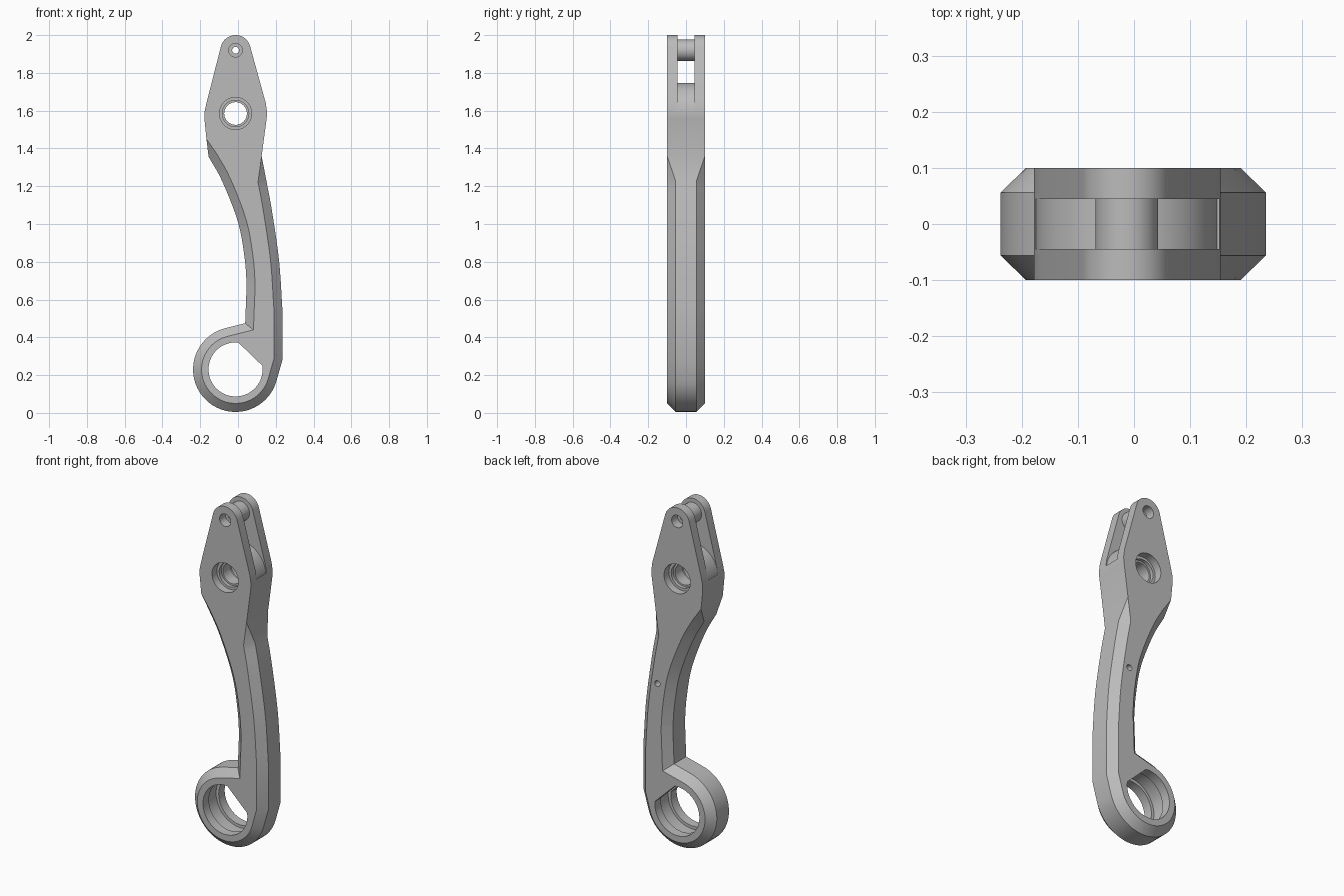
import bpy, bmesh, math
from mathutils import Vector
from math import sin, cos, radians

cube = bpy.data.objects.get("Cube")
if cube:
    bpy.data.objects.remove(cube)

HALF, WALL, CHAMFER = 0.1, 0.056, 0.045   # half thickness, straight wall, bevel width
CX = -0.013                               # common axis of all the bores

steel = bpy.data.materials.new("grey_metal")
steel.use_nodes = True
steel.diffuse_color = (0.5, 0.5, 0.5, 1)
steel.node_tree.nodes["Principled BSDF"].inputs["Base Color"].default_value = (0.5, 0.5, 0.5, 1)


def make_object(name, bm):
    bmesh.ops.recalc_face_normals(bm, faces=bm.faces)
    mesh = bpy.data.meshes.new(name)
    bm.to_mesh(mesh)
    bm.free()
    obj = bpy.data.objects.new(name, mesh)
    bpy.context.collection.objects.link(obj)
    mesh.materials.append(steel)
    return obj


def loft(name, rings):
    """Skin a stack of equal-length closed loops given as (points, y)."""
    bm = bmesh.new()
    loops = [[bm.verts.new((p[0], y, p[1])) for p in pts] for pts, y in rings]
    for a, b in zip(loops, loops[1:]):
        for i in range(len(a)):
            j = (i + 1) % len(a)
            bm.faces.new((a[i], a[j], b[j], b[i]))
    bm.faces.new(loops[0])
    bm.faces.new(loops[-1])
    bmesh.ops.remove_doubles(bm, verts=bm.verts, dist=1e-5)
    bmesh.ops.triangulate(bm, faces=[f for f in bm.faces if len(f.verts) == 4],
                          quad_method='SHORT_EDGE')
    bmesh.ops.dissolve_limit(bm, angle_limit=0.002, verts=[], edges=bm.edges)
    return make_object(name, bm)


def arc(x, z, r, start, end, steps):
    angles = [radians(start + (end - start) * i / steps) for i in range(steps + 1)]
    return [(x + r * cos(a), z + r * sin(a)) for a in angles]


def cylinder(name, x, z, r, y0, y1, sides=48):
    circle = arc(x, z, r, 0, 360, sides)[:-1]
    return loft(name, [(circle, y0), (circle, y1)])


def spline(pts, steps=5):
    """Catmull-Rom curve through the points."""
    v = [Vector(p) for p in pts]
    v = [2 * v[0] - v[1]] + v + [2 * v[-1] - v[-2]]
    out = []
    for a, b, c, d in zip(v, v[1:], v[2:], v[3:]):
        for i in range(steps):
            t = i / steps
            out.append(tuple(0.5 * (2 * b + (c - a) * t + (2 * a - 5 * b + 4 * c - d) * t * t
                                    + (3 * b - a - 3 * c + d) * t ** 3)))
    return out + [tuple(pts[-1])]


def inset(pts, widths):
    """Mitred inward offset of a counter-clockwise outline."""
    out = []
    for i, w in enumerate(widths):
        p, q, r = (Vector(pts[k % len(pts)]) for k in (i - 1, i, i + 1))
        d0, d1 = (q - p).normalized(), (r - q).normalized()
        n0, n1 = Vector((-d0.y, d0.x)), Vector((-d1.y, d1.x))
        out.append(q + (n0 + n1) * (w / (1 + n0.dot(n1))))
    return out


def apply_boolean(target, cutter, operation='DIFFERENCE'):
    mod = target.modifiers.new("cut", 'BOOLEAN')
    mod.operation, mod.solver, mod.object = operation, 'EXACT', cutter
    bpy.context.view_layer.objects.active = target
    bpy.ops.object.modifier_apply(modifier=mod.name)
    bpy.data.objects.remove(cutter)


# Outline: bevelled ring and arm, then the square-edged head
ring = arc(CX, 0.23, 0.225, 105, 345, 40)
outer_edge = [(0.235, 0.28)] + spline([(0.235, 0.55), (0.217, 0.81), (0.178, 1.08), (0.15, 1.23)])
head = [(0.125, 1.36), (0.152, 1.56), (0.154, 1.59), (0.147, 1.64)]
head += arc(CX, 1.92, 0.08, 14, 166, 20)
head += [(-0.167, 1.64), (-0.178, 1.59), (-0.178, 1.56), (-0.167, 1.45)]
inner_edge = spline([(-0.156, 1.357), (-0.083, 1.225), (0.0, 1.01), (0.035, 0.82), (0.046, 0.68)])
inner_edge += [(0.038, 0.475)]
outline = ring + outer_edge + head + inner_edge
widths = [CHAMFER] * len(ring + outer_edge) + [0] * len(head) + [CHAMFER] * len(inner_edge)
face = inset(outline, widths)
lever = loft("lever_arm", [(face, -HALF), (outline, -WALL), (outline, WALL), (face, HALF)])

# Fork slot with a rounded floor concentric with the pivot
slot = loft("slot_cutter", [([(-0.4, 1.6), (0.4, 1.6), (0.4, 2.2), (-0.4, 2.2)], y)
                            for y in (-0.045, 0.045)])
apply_boolean(slot, cylinder("slot_floor", CX, 1.585, 0.162, -0.3, 0.3, 96))
apply_boolean(lever, slot)

# Stepped pivot bore
apply_boolean(lever, cylinder("pivot_bore", CX, 1.585, 0.06, -0.3, 0.3))
for side in (-1, 1):
    for r, depth in ((0.085, 0.045), (0.07, 0.065)):
        apply_boolean(lever, cylinder("pivot_step", CX, 1.585, r, side * (HALF - depth), side * 0.3))

# Ring bore with one flat side, and a wider groove inside
bore_shape = arc(CX, 0.23, 0.143, 84, 368, 56)
apply_boolean(lever, loft("ring_bore", [(bore_shape, -0.3), (bore_shape, 0.3)]))
apply_boolean(lever, cylinder("ring_groove", CX, 0.23, 0.16, -0.045, 0.045, 64))

# Fork pin holes and the small blind hole in the back
apply_boolean(lever, cylinder("pin_holes", CX, 1.92, 0.036, -0.3, 0.3, 32))
apply_boolean(lever, cylinder("blind_hole", 0.115, 0.94, 0.017, 0.04, 0.3, 20))

# Hollow roller between the fork cheeks
roller = cylinder("fork_roller", CX, 1.92, 0.056, -0.0455, 0.0455)
apply_boolean(roller, cylinder("roller_bore", CX, 1.92, 0.018, -0.3, 0.3, 24))

for obj in (lever, roller):
    bpy.ops.object.select_all(action='DESELECT')
    obj.select_set(True)
    bpy.context.view_layer.objects.active = obj
    bpy.ops.object.shade_smooth_by_angle(angle=radians(25))
